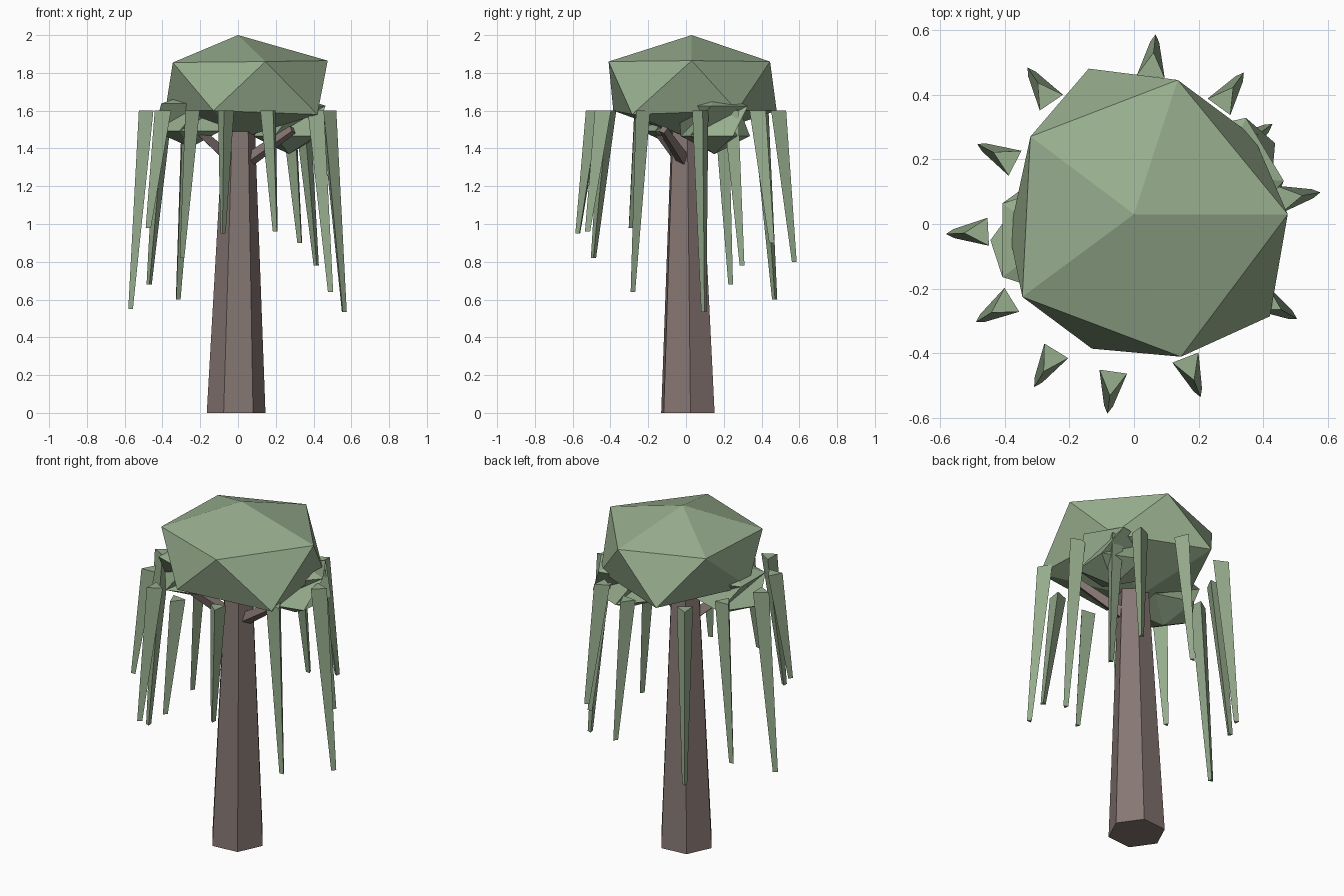
import bpy
from math import sin, cos, pi, radians, atan2, hypot
from mathutils import Vector

if "Cube" in bpy.data.objects:
    bpy.data.objects.remove(bpy.data.objects["Cube"])


def material(name, rgb):
    m = bpy.data.materials.new(name)
    m.diffuse_color = (*rgb, 1)
    m.use_nodes = True
    m.node_tree.nodes["Principled BSDF"].inputs["Base Color"].default_value = m.diffuse_color
    return m


BARK = material("bark", (0.24, 0.185, 0.17))
LEAF = material("leaf", (0.31, 0.42, 0.27))


def add_object(name, verts, faces, mat):
    me = bpy.data.meshes.new(name)
    me.from_pydata([tuple(v) for v in verts], [], faces)
    me.materials.append(mat)
    ob = bpy.data.objects.new(name, me)
    bpy.context.collection.objects.link(ob)
    return ob


def taper(name, a, b, ra, rb, sides, phase, mat, upright=True):
    """Tapered prism from point a (lower) to b; upright keeps the ends level."""
    a, b = Vector(a), Vector(b)
    u, v = Vector((1, 0, 0)), Vector((0, 1, 0))
    if not upright:
        q = (b - a).to_track_quat('Z', 'Y')
        u, v = q @ u, q @ v
    ang = [phase + 2 * pi * i / sides for i in range(sides)]
    verts = [p + r * (u * cos(t) + v * sin(t)) for p, r in ((a, ra), (b, rb)) for t in ang]
    faces = [(i, (i + 1) % sides, sides + (i + 1) % sides, sides + i) for i in range(sides)]
    faces += [tuple(range(sides))[::-1], tuple(range(sides, 2 * sides))]
    return add_object(name, verts, faces, mat)


def clump(name, bottom, lower, upper, top):
    """Twenty-sided foliage ball from two rings of five and two poles."""
    verts = [bottom, *lower, *upper, top]
    faces = []
    for i in range(5):
        j = (i + 1) % 5
        faces += [(0, 1 + j, 1 + i), (1 + i, 1 + j, 6 + j),
                  (1 + i, 6 + j, 6 + i), (11, 6 + i, 6 + j)]
    return add_object(name, verts, faces, LEAF)


def ball_clump(name, c, r, rz, phase):
    c = Vector(c)

    def ring(turn, h):
        return [c + Vector((0.9 * r * cos(t), 0.9 * r * sin(t), h * rz))
                for t in (radians(phase + turn + 72 * i) for i in range(5))]
    clump(name, c - Vector((0, 0, rz)), ring(-36, -0.4), ring(0, 0.6), c + Vector((0, 0, rz)))


# Trunk and two branches
taper("trunk", (-0.01, 0.01, 0), (0.005, 0, 1.5), 0.156, 0.085, 6, radians(5), BARK)
taper("left_branch", (0, 0, 1.31), (-0.27, -0.19, 1.55), 0.04, 0.025, 4, 0.4, BARK, False)
taper("right_branch", (0.03, 0, 1.32), (0.29, -0.12, 1.50), 0.04, 0.025, 4, 0.4, BARK, False)

# Main crown: irregular rings
lower = [(0.42, -0.285, 1.58), (0.37, 0.27, 1.60), (-0.14, 0.48, 1.60),
         (-0.385, -0.03, 1.60), (-0.13, -0.385, 1.60)]
upper = [(0.145, -0.41, 1.86), (0.475, 0.03, 1.865), (0.135, 0.445, 1.86),
         (-0.32, 0.27, 1.86), (-0.345, -0.225, 1.855)]
clump("crown", (0, 0.03, 1.45), lower, upper, (0, 0.03, 2.0))

# Side foliage
ball_clump("left_foliage", (-0.25, -0.05, 1.55), 0.215, 0.145, 72 * 3)
ball_clump("right_foliage", (0.27, 0.15, 1.53), 0.215, 0.16, -5)

# Hanging strands: tip x, tip y, tip z
TIPS = [(0.065, 0.57, 0.80), (0.33, 0.455, 0.90), (0.415, 0.30, 0.78),
        (0.56, 0.095, 0.535), (0.49, -0.285, 0.64), (0.20, -0.52, 0.96),
        (-0.08, -0.57, 0.95), (-0.30, -0.49, 0.82), (-0.475, -0.295, 0.98),
        (-0.565, -0.03, 0.55), (-0.47, 0.24, 0.68), (-0.32, 0.47, 0.60)]
for n, (x, y, z) in enumerate(TIPS, 1):
    t = atan2(y, x)
    r = hypot(x, y) - 0.09
    taper(f"strand_{n}", (x, y, z), (r * cos(t), r * sin(t), 1.6), 0.016, 0.05, 3, t, LEAF)
